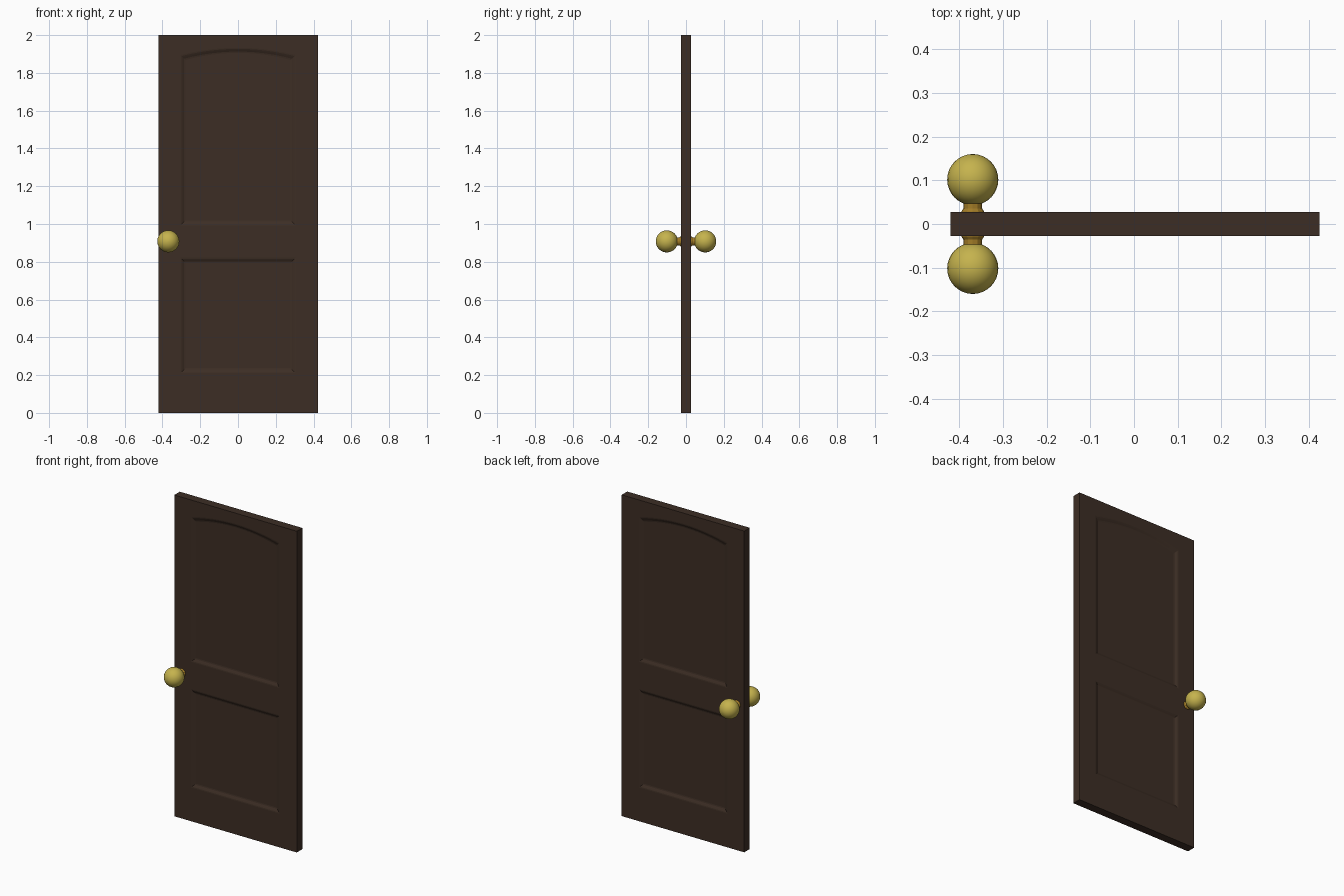
import bpy, bmesh, math

if "Cube" in bpy.data.objects:
    bpy.data.objects.remove(bpy.data.objects["Cube"])


def material(name, rgb):
    m = bpy.data.materials.new(name)
    m.diffuse_color = (*rgb, 1)
    m.use_nodes = True
    m.node_tree.nodes["Principled BSDF"].inputs["Base Color"].default_value = m.diffuse_color
    return m


WOOD = material("dark wood", (0.046, 0.027, 0.018))
BRASS = material("brass", (0.56, 0.45, 0.075))
BRONZE = material("dark brass", (0.36, 0.2, 0.02))

X0, X1, T, H = -0.42, 0.424, 0.027, 2.0
ARCH = 12
# recess profile: (inset, depth)
RECESS = [(0, 0), (0.006, 0.001), (0.013, 0.0045), (0.02, 0.0085), (0.027, 0.01)]


def add_object(name, bm, mat):
    me = bpy.data.meshes.new(name)
    bm.to_mesh(me)
    bm.free()
    me.materials.append(mat)
    ob = bpy.data.objects.new(name, me)
    bpy.context.collection.objects.link(ob)
    return ob


def panel_outline(z0, z1, rise, d):
    """Panel outline shrunk by d, with an optional arched top."""
    w = 0.305 - d
    pts = [(-w, z0 + d), (w, z0 + d)]
    n = ARCH if rise else 1
    for i in range(n + 1):
        t = 1 - 2 * i / n
        pts.append((w * t, z1 - d + rise * (1 - t * t)))
    return pts


def ring(bm, pts, y):
    return [bm.verts.new((x, y, z)) for x, z in pts]


def loop_edges(bm, vs):
    return [bm.edges.new((vs[i], vs[(i + 1) % len(vs)])) for i in range(len(vs))]


def bridge(bm, a, b):
    n = len(a)
    for i in range(n):
        j = (i + 1) % n
        bm.faces.new((a[i], a[j], b[j], b[i]))


# door leaf with two sunk panels on each face
bm = bmesh.new()
corners = []
for s in (-1, 1):
    outer = ring(bm, [(X0, 0), (X1, 0), (X1, H), (X0, H)], s * T)
    corners.append(outer)
    edges = loop_edges(bm, outer)
    for z0, z1, rise in ((0.992, 1.895, 0.038), (0.21, 0.822, 0)):
        rings = [ring(bm, panel_outline(z0, z1, rise, d), s * (T - dep))
                 for d, dep in RECESS]
        edges += loop_edges(bm, rings[0])
        for a, b in zip(rings, rings[1:]):
            bridge(bm, a, b)
        bm.faces.new(rings[-1])
    bmesh.ops.triangle_fill(bm, edges=edges, use_beauty=True, use_dissolve=False)
bridge(bm, *corners)
bmesh.ops.recalc_face_normals(bm, faces=bm.faces)
add_object("door_leaf", bm, WOOD)


def lathe(name, profile, side, sides, mat, smooth):
    """Revolve (radius, distance from door centre) about the knob axis."""
    bm = bmesh.new()
    rings = []
    for r, y in profile:
        rings.append(ring(bm, [(-0.369 + r * math.cos(2 * math.pi * k / sides),
                                0.908 + r * math.sin(2 * math.pi * k / sides))
                               for k in range(sides)], side * y))
    for a, b in zip(rings, rings[1:]):
        bridge(bm, a, b)
    bm.faces.new(rings[0])
    bm.faces.new(rings[-1])
    bmesh.ops.remove_doubles(bm, verts=bm.verts, dist=1e-5)
    bmesh.ops.recalc_face_normals(bm, faces=bm.faces)
    for f in bm.faces:
        f.smooth = smooth
    return add_object(name, bm, mat)


R, CY = 0.0585, 0.1015
ball = [(R * math.sin(a), CY - R * math.cos(a))
        for a in (math.radians(2 + 176 * i / 16) for i in range(17))]
stem = [(0.026, 0.02), (0.026, 0.029), (0.021, 0.036), (0.021, 0.046), (0.024, 0.054)]

# round knob and its stem on both sides
for side, label in ((-1, "front"), (1, "back")):
    lathe(label + "_knob", ball, side, 24, BRASS, True)
    lathe(label + "_knob_stem", stem, side, 12, BRONZE, False)
